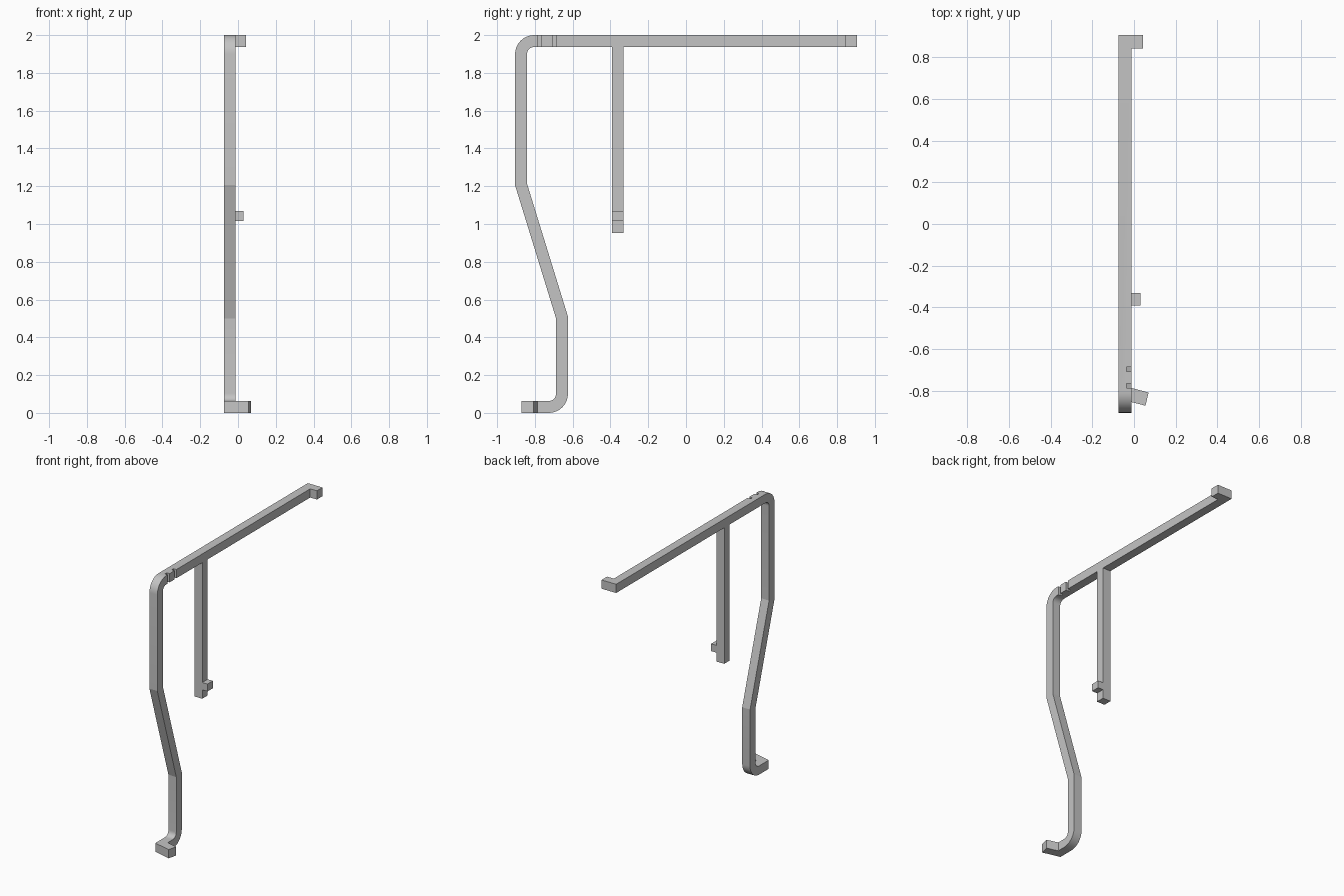
import bpy, bmesh, math
from mathutils import Vector

if "Cube" in bpy.data.objects:
    bpy.data.objects.remove(bpy.data.objects["Cube"])

LEFT, RIGHT = -0.075, -0.012      # side planes of the bar
WIDTH = RIGHT - LEFT

grey = bpy.data.materials.new("plain grey")
grey.use_nodes = True
grey.diffuse_color = (0.55, 0.55, 0.55, 1)
grey.node_tree.nodes["Principled BSDF"].inputs["Base Color"].default_value = grey.diffuse_color


def prism(name, points, offset):
    """Extrude a flat outline along the offset vector."""
    bm = bmesh.new()
    face = bm.faces.new([bm.verts.new(p) for p in points])
    grown = bmesh.ops.extrude_face_region(bm, geom=[face])["geom"]
    bmesh.ops.translate(bm, vec=offset, verts=[g for g in grown if isinstance(g, bmesh.types.BMVert)])
    bmesh.ops.recalc_face_normals(bm, faces=bm.faces)
    mesh = bpy.data.meshes.new(name)
    bm.to_mesh(mesh)
    bm.free()
    mesh.materials.append(grey)
    obj = bpy.data.objects.new(name, mesh)
    bpy.context.collection.objects.link(obj)
    return obj


def box(name, x, y, z):
    outline = [(x[0], y[0], z[0]), (x[1], y[0], z[0]), (x[1], y[1], z[0]), (x[0], y[1], z[0])]
    return prism(name, outline, (0, 0, z[1] - z[0]))


def fillet(before, corner, after, radius, steps=8):
    """Points of a rounded right-angle corner."""
    a, b = (before - corner).normalized(), (after - corner).normalized()
    centre = corner + (a + b) * radius
    angles = [math.pi / 2 * i / steps for i in range(steps + 1)]
    return [centre - b * radius * math.cos(t) - a * radius * math.sin(t) for t in angles]


def strip(path, width):
    """Outline of constant width around a centre line, with mitred joints."""
    sides = ([], [])
    for i, p in enumerate(path):
        d1 = (p - path[i - 1]).normalized() if i else (path[1] - p).normalized()
        d2 = (path[i + 1] - p).normalized() if i < len(path) - 1 else d1
        n1, n2 = Vector((-d1.y, d1.x)), Vector((-d2.y, d2.x))
        miter = (n1 + n2) / (1 + n1.dot(n2)) * width / 2
        sides[0].append(p + miter)
        sides[1].append(p - miter)
    return sides[0] + sides[1][::-1]


# Bent main frame, drawn as a centre line in the side plane
rear, top, knee, shin, heel, toe = [Vector(p) for p in (
    (0.905, 1.9685), (-0.8735, 1.9685), (-0.8735, 1.21),
    (-0.6565, 0.505), (-0.6565, 0.0315), (-0.74, 0.0315))]
path = [rear, *fillet(rear, top, knee, 0.07), knee, shin, *fillet(shin, heel, toe, 0.07), toe]
frame = prism("bent_frame", [(LEFT, p.x, p.y) for p in strip(path, WIDTH)], (WIDTH, 0, 0))

# Two small grooves across the inner side of the top bar
for y in (-0.775, -0.697):
    cutter = box("groove_cutter", (-0.035, 0.1), (y - 0.011, y + 0.011), (1.85, 2.1))
    cutter.hide_render = True
    cut = frame.modifiers.new("groove", "BOOLEAN")
    cut.operation, cut.solver, cut.object = "DIFFERENCE", "EXACT", cutter
    bpy.context.view_layer.update()
    graph = bpy.context.evaluated_depsgraph_get()
    carved = bpy.data.meshes.new_from_object(frame.evaluated_get(graph))
    frame.modifiers.clear()
    frame.data = carved
    bpy.data.objects.remove(cutter)

# Round bends smooth, all folds and edges sharp
bpy.ops.object.select_all(action="DESELECT")
frame.select_set(True)
bpy.context.view_layer.objects.active = frame
bpy.ops.object.shade_smooth_by_angle(angle=math.radians(14))

# Foot turned sideways with a slight slant
foot = [(LEFT, -0.74), (RIGHT, -0.74), (RIGHT, -0.786), (0.07, -0.808), (0.055, -0.871), (LEFT, -0.838)]
prism("slanted_foot", [(x, y, 0) for x, y in foot], (0, 0, WIDTH))

# Hook at the rear end, and the hanging arm with its peg
box("rear_hook", (RIGHT, 0.042), (0.842, 0.905), (2 - WIDTH, 2))
box("hanging_arm", (LEFT, RIGHT), (-0.391, -0.33), (0.953, 2 - WIDTH))
box("arm_peg", (RIGHT, 0.03), (-0.391, -0.33), (1.017, 1.07))
